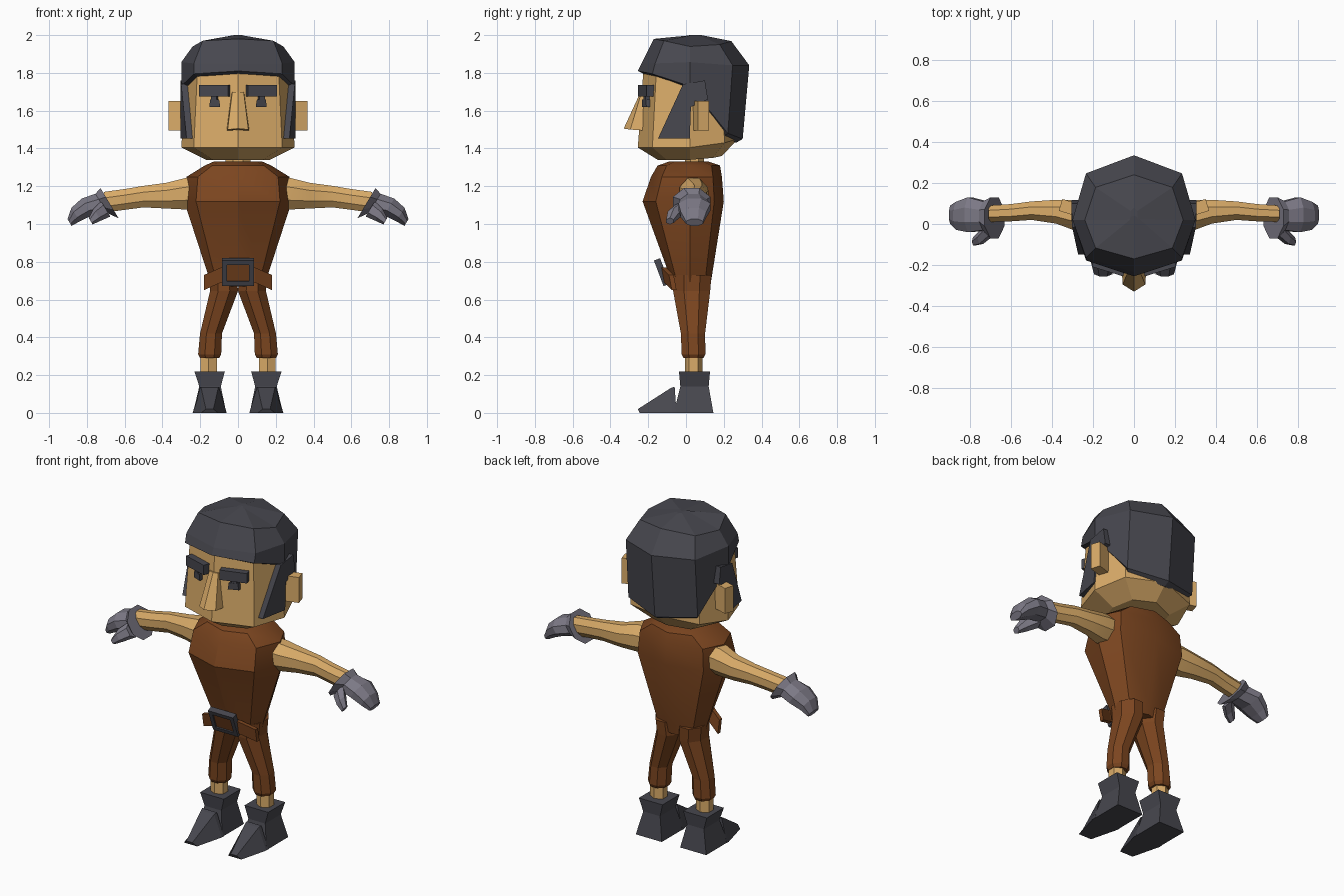
import bpy, bmesh, math
from mathutils import Vector, Matrix, Euler

cube = bpy.data.objects.get("Cube")
if cube:
    bpy.data.objects.remove(cube, do_unlink=True)


def material(name, *rgb):
    mat = bpy.data.materials.new(name)
    mat.use_nodes = True
    mat.diffuse_color = (*rgb, 1)
    shader = next(n for n in mat.node_tree.nodes if n.type == "BSDF_PRINCIPLED")
    shader.inputs["Base Color"].default_value = (*rgb, 1)
    return mat


skin = material("skin", .7, .41, .14)
leather = material("brown_leather", .2, .06, .014)
charcoal = material("charcoal", .063, .063, .077)
glove_grey = material("glove_grey", .2, .19, .235)


def finish(name, bm, mat, smooth=False):
    bmesh.ops.recalc_face_normals(bm, faces=bm.faces)
    mesh = bpy.data.meshes.new(name)
    bm.to_mesh(mesh)
    bm.free()
    mesh.materials.append(mat)
    obj = bpy.data.objects.new(name, mesh)
    bpy.context.collection.objects.link(obj)
    if smooth:
        bpy.ops.object.select_all(action="DESELECT")
        obj.select_set(True)
        bpy.context.view_layer.objects.active = obj
        bpy.ops.object.shade_smooth_by_angle(angle=math.radians(30))
    return obj


def loft(name, rings, mat, side=1, smooth=False):
    """Skin a closed solid over rings of points; side=-1 mirrors it in x."""
    bm = bmesh.new()
    loops = [[bm.verts.new((p[0] * side, p[1], p[2])) for p in ring] for ring in rings]
    for low, high in zip(loops, loops[1:]):
        for i in range(len(low)):
            j = (i + 1) % len(low)
            bm.faces.new((low[i], low[j], high[j], high[i]))
    bm.faces.new(loops[0])
    bm.faces.new(loops[-1])
    return finish(name, bm, mat, smooth)


def octagon(width, front, back, heights, mid=.02):
    """Symmetric eight-sided section; heights run from front centre to back centre."""
    if not isinstance(heights, tuple):
        heights = (heights,) * 5
    xs = (0, width * .78, width, width * .78, 0)
    ys = (front, front + (mid - front) * .28, mid, back + (mid - back) * .28, back)
    half = [Vector(p) for p in zip(xs, ys, heights)]
    return half + [Vector((-p.x, p.y, p.z)) for p in half[3:0:-1]]


def tube(name, stations, mat, axis="z", sides=8, shear=0, **options):
    """Loft through (x, y, z, radius, radius) stations along an axis."""
    rings = []
    for x, y, z, ra, rb in stations:
        ring = []
        for i in range(sides):
            angle = math.tau * (i + .5) / sides
            a = ra * math.cos(angle) / math.cos(math.pi / sides)
            b = rb * math.sin(angle) / math.cos(math.pi / sides)
            ring.append((x + a, y + b, z) if axis == "z" else (x + shear * b, y + a, z + b))
        rings.append(ring)
    return loft(name, rings, mat, **options)


def box(name, centre, size, mat, turn=(0, 0, 0)):
    bm = bmesh.new()
    place = Matrix.Translation(centre) @ Euler(turn).to_matrix().to_4x4()
    bmesh.ops.create_cube(bm, size=1, matrix=place @ Matrix.Diagonal((*size, 1)))
    return finish(name, bm, mat)


# Head with a tapered jaw, and the neck
loft("head", [
    octagon(.17, -.15, .19, (1.34, 1.34, 1.34, 1.35, 1.36)),
    octagon(.3, -.255, .275, (1.405, 1.405, 1.405, 1.43, 1.45)),
    octagon(.275, -.225, .26, 1.82),
], skin)
tube("neck", [(0, .045, 1.28, .065, .05), (0, .045, 1.37, .065, .05)], skin)

# Helmet of hair with a thick lower rim
hairline = (1.81, 1.795, 1.73, 1.48, 1.45)
loft("hair", [
    octagon(.265, -.215, .265, tuple(z - .02 for z in hairline)),
    octagon(.3, -.255, .3, hairline),
    octagon(.3, -.235, .335, (1.85, 1.85, 1.857, 1.84, 1.84)),
    octagon(.24, -.17, .24, (1.98, 1.97, 1.94, 1.95, 1.968)),
    octagon(.02, .04, .08, 2),
], charcoal)

# Nose: a wedge with a pointed tip
loft("nose", [
    [(-.035, -.2, 1.7), (-.03, -.235, 1.7), (0, -.24, 1.7), (.03, -.235, 1.7), (.035, -.2, 1.7)],
    [(-.06, -.22, 1.495), (-.055, -.295, 1.5), (0, -.33, 1.505), (.055, -.295, 1.5), (.06, -.22, 1.495)],
], skin)

# Trunk, widest at the chest and narrow at the waist
loft("torso", [octagon(w, f, b, z) for z, w, f, b in (
    (1.33, .13, -.09, .12), (1.31, .175, -.15, .18), (1.25, .272, -.185, .19),
    (1.12, .285, -.23, .2), (.73, .158, -.088, .138), (.67, .148, -.075, .128))],
    leather, smooth=True)

# Belt strip across the front
belt = []
for x, y, z in ((-.18, -.075, .69), (-.09, -.115, .73), (.09, -.115, .73), (.18, -.075, .69)):
    belt.append([(x, y - .015, z + .04), (x, y + .01, z + .04),
                 (x, y + .025, z - .04), (x, y, z - .04)])
loft("belt", belt, leather)

# Buckle frame, leaning forward at the top
lean = Euler((.36, 0, 0))
hub = Vector((0, -.128, .745))
for label, x, z, w, h in (("top", 0, .06, .17, .025), ("bottom", 0, -.06, .17, .025),
                          ("left", .072, 0, .025, .13), ("right", -.072, 0, .025, .13)):
    box("buckle_" + label, hub + lean.to_matrix() @ Vector((x, 0, z)), (w, .035, h), charcoal, lean)
box("buckle_plate", hub, (.13, .02, .11), leather, lean)

for side, label in ((1, "left_"), (-1, "right_")):
    # Face details
    box(label + "eyebrow", (side * .123, -.21, 1.705), (.16, .045, .06), charcoal, (0, 0, side * .3))
    loft(label + "eye", [
        [(.1, y - .01, 1.66), (.147, y + .01, 1.66), (.152, y + .012, 1.62), (.094, y - .012, 1.62)]
        for y in (-.222, -.19)], charcoal, side)
    box(label + "eye_lid", (side * .123, -.205, 1.668), (.03, .03, .025), charcoal, (0, 0, side * .3))
    box(label + "ear", (side * .315, .08, 1.573), (.09, .06, .155), skin, (0, 0, side * .3))

    # Sideburn plate, following the slope of the cheek
    outline = ((-.016, 1.74), (-.148, 1.453), (.02, 1.453), (.026, 1.62), (.116, 1.66), (.1, 1.76))
    loft(label + "sideburn", [
        [(depth + .22 * min(y, 0), y, z) for y, z in outline] for depth in (.265, .305)],
        charcoal, side)

    # Arm, glove and thumb
    tube(label + "arm", [(.2, .04, 1.165, .07, .08), (.28, .04, 1.16, .075, .083),
                         (.38, .06, 1.15, .058, .068), (.5, .065, 1.145, .045, .057),
                         (.6, .055, 1.13, .042, .055), (.71, .05, 1.115, .04, .055)],
         skin, axis="x", side=side, smooth=True)
    tube(label + "glove", [(.68, .03, 1.11, .1, .08), (.725, .04, 1.11, .07, .05),
                           (.8, .045, 1.09, .085, .045), (.86, .04, 1.05, .068, .036),
                           (.892, .045, 1.008, .045, .018)],
         glove_grey, axis="x", shear=.6, side=side)
    tube(label + "thumb", [(.7, -.02, 1.08, .04, .035), (.745, -.065, 1.05, .032, .028),
                           (.78, -.085, 1.015, .02, .015)],
         glove_grey, axis="x", sides=6, shear=.6, side=side)

    # Trouser leg and bare shin
    tube(label + "trouser_leg", [(.08, .032, .73, .073, .103), (.074, .03, .645, .074, .098),
                                 (.143, .037, .42, .058, .064), (.15, .04, .31, .061, .063),
                                 (.15, .04, .29, .05, .053)], leather, side=side)
    tube(label + "shin", [(.155, .04, .31, .043, .04), (.155, .04, .18, .043, .04)],
         skin, sides=6, side=side)

    # Boot: flared cuff, heel block and pointed toe wedge
    tube(label + "boot", [(.15, .045, .218, .08, .082), (.148, .045, .14, .057, .075),
                          (.15, .04, 0, .088, .105)], charcoal, sides=4, side=side)
    loft(label + "toe", [
        [(.15 - w, y, 0), (.15 + w, y, 0), (.15 + t, y - .01, h), (.15 - t, y - .01, h)]
        for y, w, t, h in ((-.05, .09, .05, .138), (-.07, .09, .045, .132), (-.245, .045, .02, .02))],
        charcoal, side)
